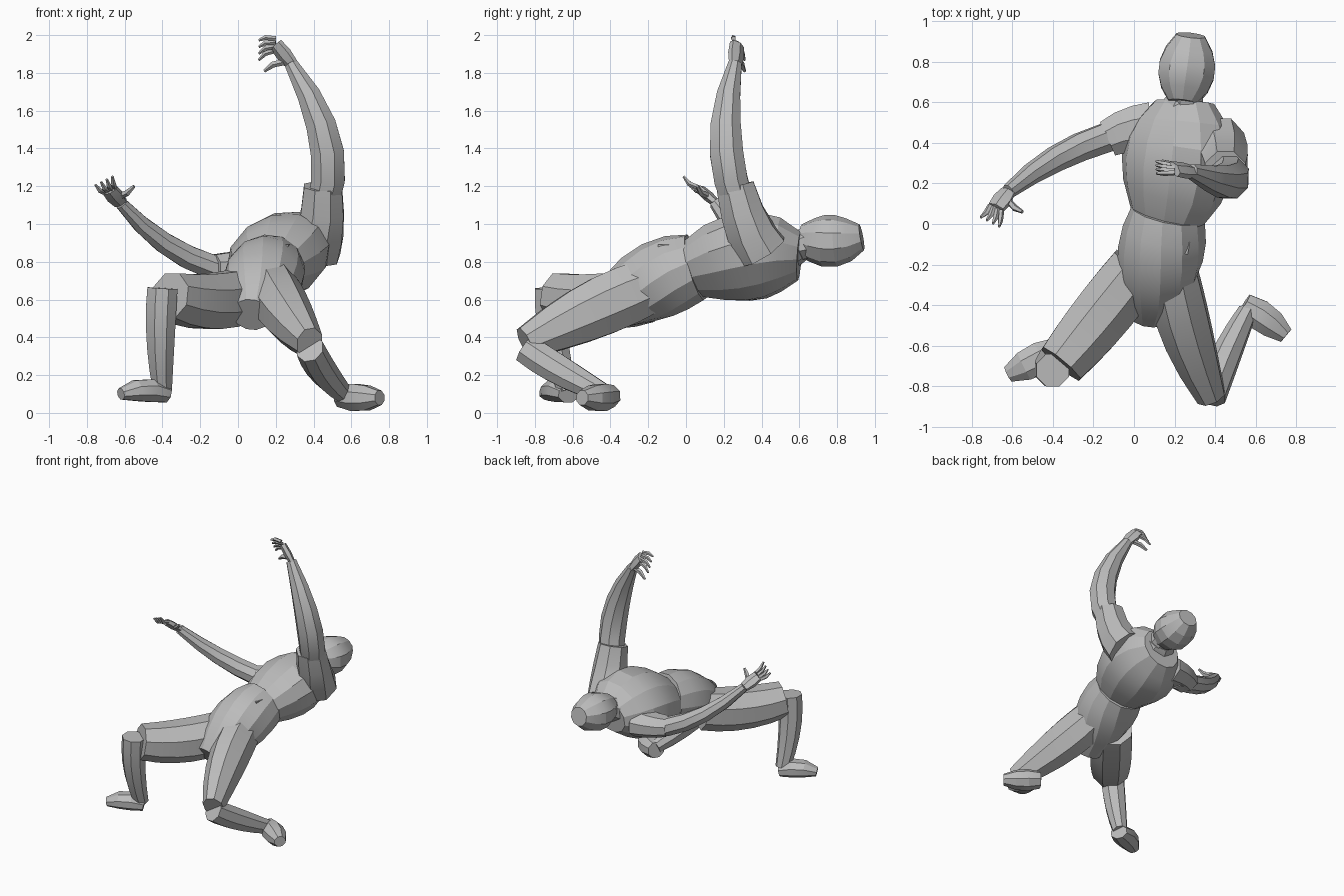
import bpy, bmesh, math
from mathutils import Vector, Matrix

cube = bpy.data.objects.get("Cube")
if cube:
    bpy.data.objects.remove(cube, do_unlink=True)

shade = (.5, .5, .5, 1)
grey = bpy.data.materials.new("plain grey")
grey.use_nodes = True
grey.diffuse_color = shade
grey.node_tree.nodes["Principled BSDF"].inputs["Base Color"].default_value = shade

SIDEWAYS, LENGTHWAYS = Vector((1, 0, 0)), Vector((0, 1, 0))


def through(start, middle, end, t):
    """Parabola that passes through three values."""
    return (start * (1 - t) * (1 - 2 * t)
            + middle * 4 * t * (1 - t)
            + end * t * (2 * t - 1))


def limb(name, start, middle, end, widths, flat=1, across=SIDEWAYS,
         sides=8, steps=5, roll=(0, 0)):
    """Closed faceted tube along a bowed path; flat is its depth relative to its width."""
    path = [Vector(p) for p in (start, middle, end)]
    centres = [through(*path, i / steps) for i in range(steps + 1)]
    bm = bmesh.new()
    loops = []
    for i, centre in enumerate(centres):
        t = i / steps
        along = (centres[min(i + 1, steps)] - centres[max(i - 1, 0)]).normalized()
        wide = (across - along * across.dot(along)).normalized()
        turn = math.radians(roll[0] + (roll[1] - roll[0]) * t)
        wide = Matrix.Rotation(-turn, 3, along) @ wide
        deep = along.cross(wide) * flat
        radius = through(*widths, t) / math.cos(math.pi / sides)
        angles = [math.tau * (k + .5) / sides for k in range(sides)]
        loops.append([bm.verts.new(centre + radius * (wide * math.cos(a) + deep * math.sin(a)))
                      for a in angles])
    for low, high in zip(loops, loops[1:]):
        for k in range(sides):
            bm.faces.new((low[k - 1], low[k], high[k], high[k - 1]))
    bm.faces.new(loops[0])
    bm.faces.new(loops[-1])
    bmesh.ops.recalc_face_normals(bm, faces=bm.faces)
    mesh = bpy.data.meshes.new(name)
    bm.to_mesh(mesh)
    bm.free()
    mesh.materials.append(grey)
    obj = bpy.data.objects.new(name, mesh)
    bpy.context.collection.objects.link(obj)
    bpy.ops.object.select_all(action='DESELECT')
    obj.select_set(True)
    bpy.context.view_layer.objects.active = obj
    bpy.ops.object.shade_smooth_by_angle(angle=math.radians(18))


def finger(name, base, tip, bow, thickness):
    """Thin tapering finger with a slight bow."""
    limb(name, base, (base + tip) / 2 + bow, tip,
         (thickness, thickness, thickness / 2), sides=5, steps=2, across=LENGTHWAYS)


def hand(name, wrist, knuckles, tips, across, thumb_tip, bow):
    """Palm, four fingers fanned along the across vector, and a thumb."""
    wrist, knuckles, tips, across, thumb_tip, bow = (
        Vector(v) for v in (wrist, knuckles, tips, across, thumb_tip, bow))
    limb(name + "_palm", wrist, (wrist + knuckles) / 2, knuckles,
         (.035, .045, .04), flat=.55, across=across, sides=6, steps=2)
    for i in range(4):
        fan = across * (i - 1.5)
        finger(f"{name}_finger_{i + 1}", knuckles + fan * .6, tips + fan, bow, .011)
    finger(name + "_thumb", wrist.lerp(knuckles, .4) + across * .7, thumb_tip, bow, .014)


# Torso, twisting from the hips up to the shoulders
limb("pelvis", (.07, -.45, .52), (.12, -.2, .68), (.17, .05, .77), (.1, .2, .18),
     flat=.97, sides=12, roll=(0, 25))
limb("chest", (.16, .03, .76), (.22, .34, .83), (.25, .6, .83), (.18, .28, .15),
     flat=.78, sides=12, roll=(25, 30))
limb("shirt_fold", (.05, -.08, .86), (.16, -.1, .88), (.27, -.12, .88), (.03, .04, .03),
     flat=.4, across=LENGTHWAYS, sides=4, steps=2)

# Neck, collar and head
limb("neck", (.25, .54, .87), (.26, .6, .89), (.26, .7, .91), (.08, .08, .08), steps=2)
limb("collar", (.25, .54, .87), (.25, .57, .88), (.26, .61, .89), (.12, .12, .1),
     flat=.8, steps=2, roll=(15, 10))
limb("head", (.24, .6, .93), (.26, .76, .91), (.28, .93, .93), (.07, .14, .07),
     flat=.95, sides=10)

# Left arm, raised overhead
limb("left_sleeve", (.4, .4, .86), (.44, .32, 1), (.45, .26, 1.2), (.14, .12, .1),
     across=LENGTHWAYS, steps=3)
limb("left_arm", (.45, .28, 1.1), (.46, .21, 1.45), (.28, .26, 1.85), (.08, .085, .035),
     across=LENGTHWAYS)
hand("left", (.29, .26, 1.84), (.2, .27, 1.95), (.11, .28, 1.92),
     (0, .02, -.035), (.14, .31, 1.81), (-.01, 0, .01))

# Right arm, flung out to the side
limb("right_sleeve", (.08, .47, .77), (-.03, .46, .77), (-.13, .42, .77), (.13, .11, .09),
     flat=.75, across=LENGTHWAYS, steps=3)
limb("right_arm", (0, .46, .74), (-.33, .35, .86), (-.62, .16, 1.11), (.07, .065, .035),
     flat=.9, across=LENGTHWAYS)
hand("right", (-.62, .16, 1.11), (-.68, .08, 1.18), (-.71, .01, 1.23),
     (.03, -.015, .015), (-.55, .06, 1.2), (0, -.01, -.01))

# Left leg, folded back under the knee
limb("left_thigh", (.18, -.2, .67), (.25, -.5, .54), (.38, -.85, .37), (.12, .125, .07),
     flat=1.2)
limb("left_shin", (.38, -.85, .34), (.45, -.66, .22), (.56, -.43, .1), (.07, .07, .045),
     flat=1.1)
limb("left_foot", (.54, -.4, .09), (.65, -.47, .08), (.75, -.55, .08), (.06, .075, .04),
     flat=.95, across=Vector((.6, .8, 0)), steps=3)

# Right leg, planted out to the side
limb("right_thigh", (.02, -.22, .62), (-.17, -.46, .59), (-.36, -.69, .62), (.14, .145, .12),
     across=Vector((.8, -.6, 0)))
limb("right_shin", (-.4, -.72, .66), (-.41, -.7, .4), (-.4, -.63, .12), (.08, .075, .05))
limb("right_foot", (-.38, -.62, .1), (-.5, -.68, .12), (-.62, -.74, .1), (.06, .08, .04),
     flat=.75, across=Vector((.5, -.9, 0)), steps=3)
